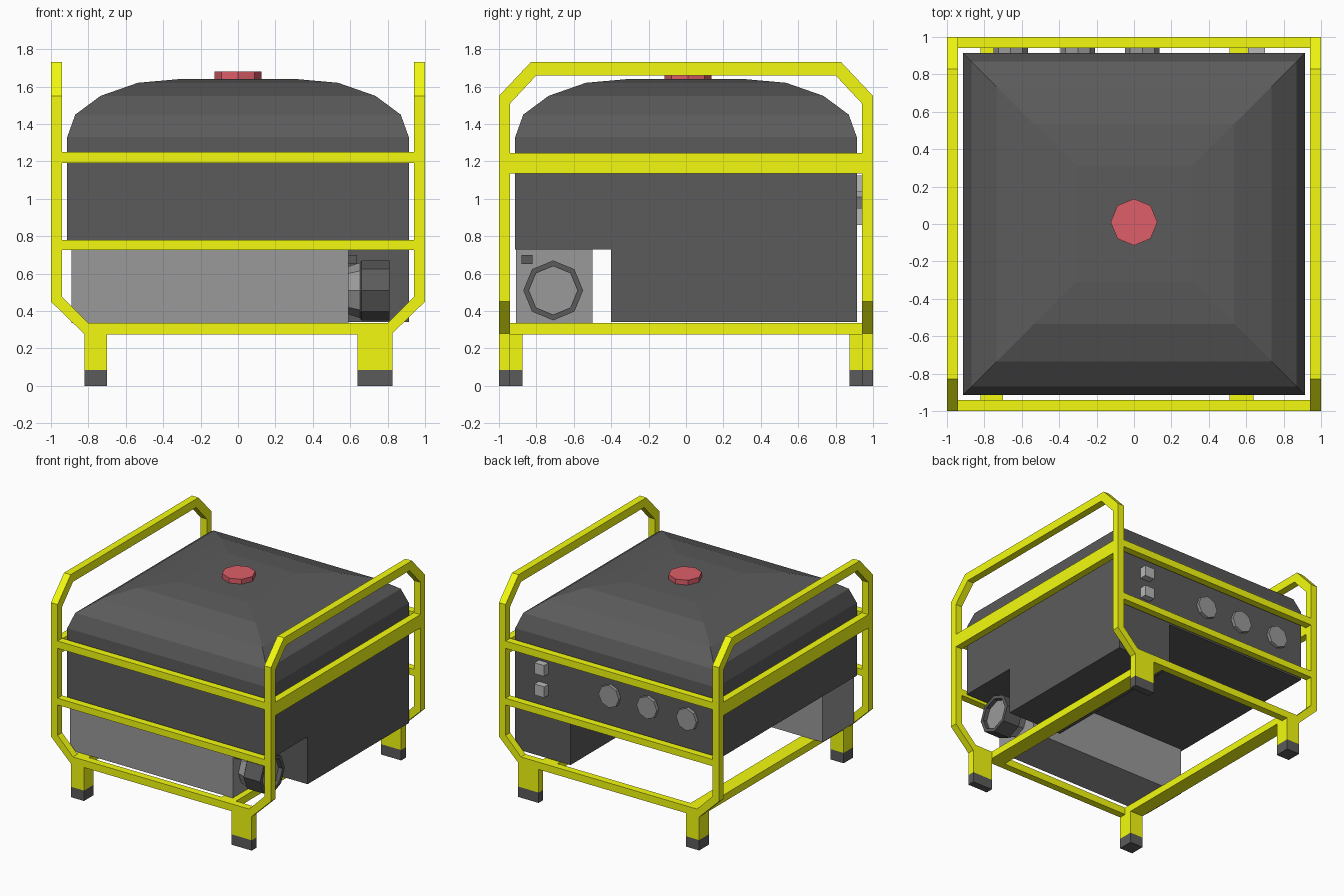
import bpy, bmesh, math
from mathutils import Vector

if "Cube" in bpy.data.objects:
    bpy.data.objects.remove(bpy.data.objects["Cube"])


def material(name, r, g, b):
    m = bpy.data.materials.new(name)
    m.diffuse_color = (r, g, b, 1)
    m.use_nodes = True
    m.node_tree.nodes["Principled BSDF"].inputs["Base Color"].default_value = m.diffuse_color
    return m


YELLOW = material("yellow_paint", 0.90, 0.97, 0.005)
DARK = material("dark_plastic", 0.105, 0.105, 0.105)
GREY = material("grey_metal", 0.32, 0.32, 0.32)
LIGHT = material("light_plastic", 0.48, 0.48, 0.48)
RED = material("red_cap", 0.73, 0.113, 0.142)


def loft(name, rings, mat):
    """Skin a list of equal-length point rings and close both ends."""
    bm = bmesh.new()
    loops = [[bm.verts.new(p) for p in ring] for ring in rings]
    n = len(loops[0])
    for a, b in zip(loops, loops[1:]):
        for i in range(n):
            j = (i + 1) % n
            bm.faces.new((a[i], a[j], b[j], b[i]))
    bm.faces.new(loops[0][::-1])
    bm.faces.new(loops[-1])
    bmesh.ops.recalc_face_normals(bm, faces=bm.faces)
    mesh = bpy.data.meshes.new(name)
    bm.to_mesh(mesh)
    bm.free()
    ob = bpy.data.objects.new(name, mesh)
    ob.data.materials.append(mat)
    bpy.context.collection.objects.link(ob)
    return ob


def box(name, x, y, z, mat):
    rings = [[(x[0], y[0], h), (x[1], y[0], h), (x[1], y[1], h), (x[0], y[1], h)] for h in z]
    return loft(name, rings, mat)


def turned(name, centre, axis, profile, mat, sides=8):
    """Low-poly turned part; profile is (distance along axis, radius)."""
    rings = []
    for d, r in profile:
        ring = []
        for i in range(sides):
            t = 2 * math.pi * i / sides
            u, v = r * math.cos(t), r * math.sin(t)
            p = {"x": (d, u, v), "y": (u, d, v), "z": (u, v, d)}[axis]
            ring.append(Vector(centre) + Vector(p))
        rings.append(ring)
    return loft(name, rings, mat)


def span(s, a, b):
    return sorted((s * a, s * b))


# Tube frame: U-shaped front and back frames with chamfered lower corners
u_half = [(1, 0.45), (1, 1.55), (0.94, 1.55), (0.94, 0.475), (0.80, 0.335)]
u_outline = [(0.82, 0.275)] + u_half + [(-x, z) for x, z in u_half[::-1]] + [(-0.82, 0.275)]
# Side handles: arches joining the post tops
arch_half = [(0.94, 1.55), (1, 1.55), (0.83, 1.73)]
arch_outline = ([(0.80, 1.66), (0.94, 1.51)] + arch_half + [(-y, z) for y, z in arch_half[::-1]]
                + [(-0.94, 1.51), (-0.80, 1.66)])

for s, end in ((-1, "front"), (1, "back")):
    ys = span(s, 0.94, 1)
    loft(end + "_frame", [[(x, y, z) for x, z in u_outline] for y in ys], YELLOW)
    box(end + "_upper_rail", (-0.94, 0.94), ys, (1.19, 1.25), YELLOW)
    box(end + "_middle_rail", (-0.94, 0.94), ys, (0.725, 0.78), YELLOW)
    # Legs with dark feet: square on the left, wide and thin on the right
    for side, xs, depth in (("left", (-0.82, -0.70), 0.875), ("right", (0.64, 0.825), 0.94)):
        yl = span(s, depth, 1)
        box(f"{end}_{side}_leg", xs, yl, (0.085, 0.335 if side == "left" else 0.28), YELLOW)
        box(f"{end}_{side}_foot", xs, yl, (0, 0.085), DARK)

for s, side in ((-1, "left"), (1, "right")):
    xs = span(s, 0.94, 1)
    loft(side + "_handle", [[(x, y, z) for y, z in arch_outline] for x in xs], YELLOW)
    box(side + "_side_rail", xs, (-0.94, 0.94), (1.135, 1.245), YELLOW)
box("left_bottom_rail", (-0.82, -0.70), (-0.94, 0.94), (0.275, 0.335), YELLOW)
box("right_bottom_rail", (0.51, 0.64), (-0.94, 0.94), (0.275, 0.335), YELLOW)

# Housing and domed tank in one square loft
levels = [(0.913, 0.73), (0.913, 1.33), (0.87, 1.45), (0.735, 1.55), (0.535, 1.62), (0.31, 1.64)]
loft("housing_and_tank", [[(-h, -h, z), (h, -h, z), (h, h, z), (-h, h, z)] for h, z in levels], DARK)
box("lower_housing", (0.41, 0.913), (-0.40, 0.913), (0.34, 0.73), DARK)
turned("fuel_cap", (0, 0.01, 0), "z", [(1.635, 0.125), (1.68, 0.125)], RED)

# Engine block with exhaust
box("engine_block", (-0.89, 0.59), (-0.91, -0.50), (0.335, 0.73), GREY)
turned("exhaust_neck", (0, -0.71, 0.51), "x", [(0.58, 0.125), (0.66, 0.15)], GREY)
turned("exhaust_drum", (0, -0.71, 0.51), "x",
       [(0.64, 0.13), (0.66, 0.16), (0.81, 0.16), (0.81, 0.13), (0.77, 0.13)], DARK)
turned("exhaust_disc", (0, -0.71, 0.51), "x", [(0.76, 0.129), (0.775, 0.129)], GREY)
box("engine_switch", (0.59, 0.635), (-0.88, -0.82), (0.65, 0.70), DARK)

# Back control panel: round sockets and two switches
for i, x in enumerate((-0.66, -0.30, 0.045)):
    turned(f"socket_{i + 1}", (x, 0, 1.01), "y", [(0.90, 0.092), (0.94, 0.092)], GREY)
for i, z in enumerate((0.86, 1.035)):
    box(f"panel_switch_{i + 1}", (0.61, 0.70), (0.90, 0.97), (z, z + 0.09), LIGHT)
